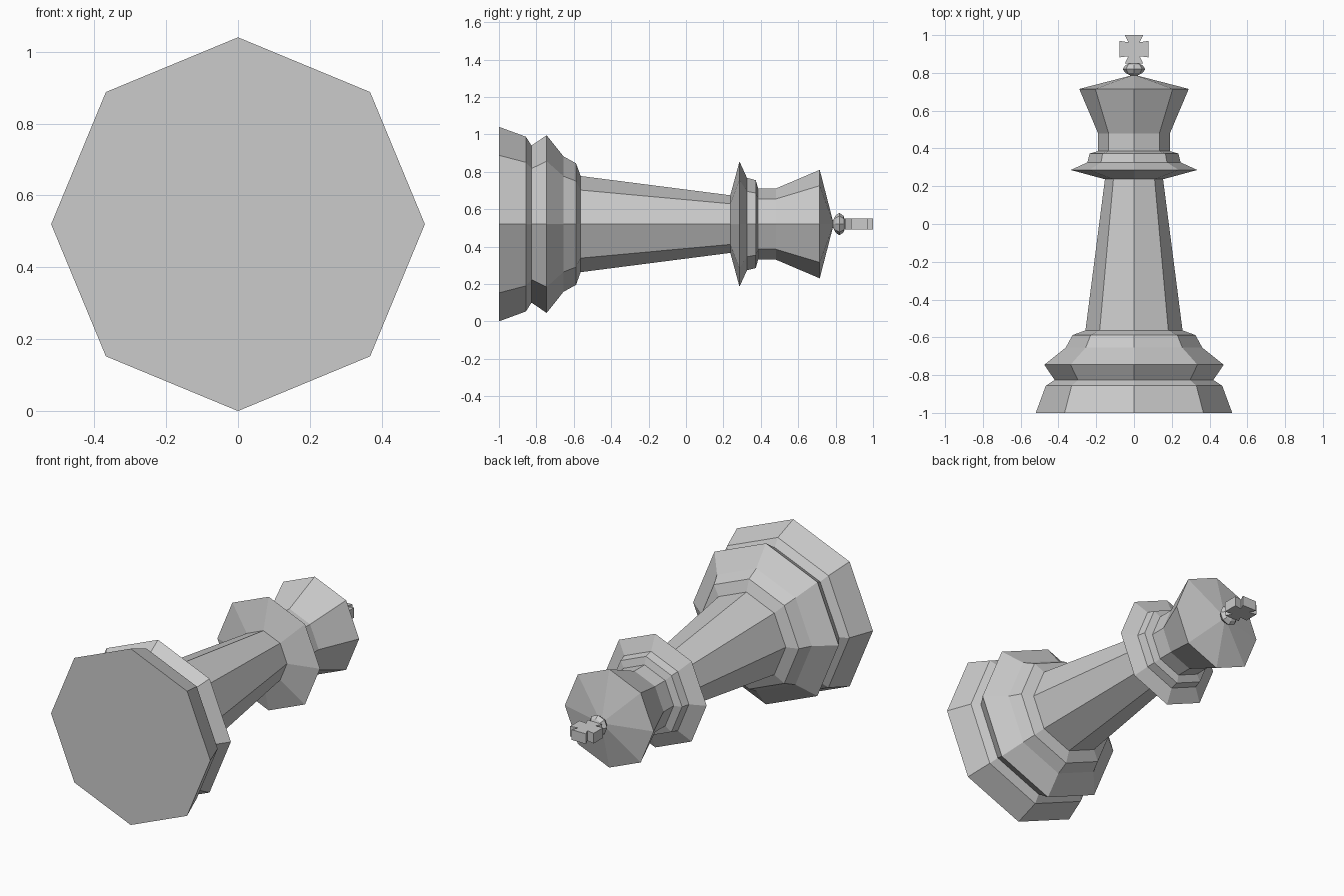
import bpy, bmesh
from math import sin, cos, pi

if "Cube" in bpy.data.objects:
    bpy.data.objects.remove(bpy.data.objects["Cube"])

AXIS_Z = 0.52   # height of the piece's long axis
SIDES = 8


def finish(name, bm):
    bmesh.ops.remove_doubles(bm, verts=bm.verts, dist=1e-5)
    bmesh.ops.recalc_face_normals(bm, faces=bm.faces)
    mesh = bpy.data.meshes.new(name)
    bm.to_mesh(mesh)
    bm.free()
    bpy.context.collection.objects.link(bpy.data.objects.new(name, mesh))


def lathe(name, profile):
    """Turn (radius, y) points around the long axis; end caps close the solid."""
    bm = bmesh.new()
    rings = []
    for r, y in profile:
        if r == 0:
            rings.append([bm.verts.new((0, y, AXIS_Z))] * SIDES)
        else:
            rings.append([bm.verts.new((r * cos(2 * pi * i / SIDES), y,
                                        AXIS_Z + r * sin(2 * pi * i / SIDES)))
                          for i in range(SIDES)])
    for a, b in zip(rings, rings[1:]):
        for i in range(SIDES):
            j = (i + 1) % SIDES
            bm.faces.new(dict.fromkeys((a[i], a[j], b[j], b[i])))
    for ring in (rings[0], rings[-1]):
        if len(set(ring)) > 2:
            bm.faces.new(ring)
    finish(name, bm)


# Turned body, from the wide foot to the pointed crown
foot = [(0.52, -1.0), (0.467, -0.856), (0.42, -0.826), (0.475, -0.745),
        (0.362, -0.655), (0.325, -0.588), (0.257, -0.563)]
stem = [(0.154, 0.237)]
collar = [(0.335, 0.286), (0.247, 0.326), (0.235, 0.373), (0.19, 0.386)]
crown = [(0.19, 0.48), (0.29, 0.715), (0, 0.79)]
lathe("body", foot + stem + collar + crown)

# Small flattened ball under the cross
lathe("finial_ball", [(0.02, 0.787), (0.045, 0.799), (0.06, 0.82),
                      (0.045, 0.841), (0.02, 0.852)])

# Flared cross: right half outline, mirrored and extruded
half = [(0.048, 0.85), (0.03, 0.888), (0.077, 0.882),
        (0.077, 0.97), (0.03, 0.962), (0.048, 1.0)]
outline = half + [(-x, y) for x, y in reversed(half)]
bm = bmesh.new()
face = bm.faces.new([bm.verts.new((x, y, AXIS_Z - 0.03)) for x, y in outline])
new = bmesh.ops.extrude_face_region(bm, geom=[face], use_keep_orig=True)["geom"]
bmesh.ops.translate(bm, vec=(0, 0, 0.06),
                    verts=[g for g in new if isinstance(g, bmesh.types.BMVert)])
finish("cross", bm)
